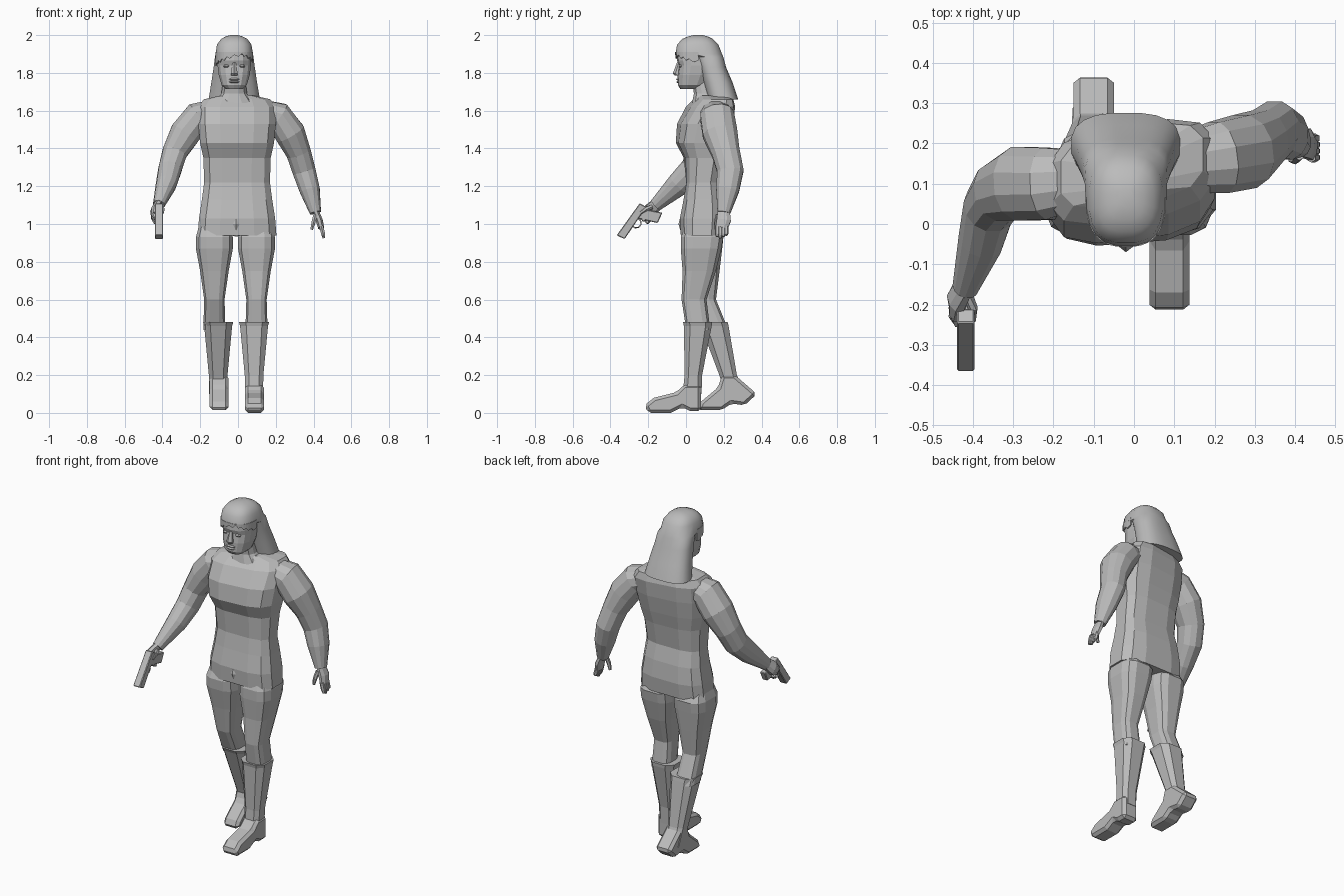
import bpy
import bmesh
import math
from mathutils import Vector

cube = bpy.data.objects.get("Cube")
if cube:
    bpy.data.objects.remove(cube, do_unlink=True)

shade = (.5, .5, .5, 1)
grey = bpy.data.materials.new("plain grey")
grey.use_nodes = True
grey.diffuse_color = shade
grey.node_tree.nodes["Principled BSDF"].inputs["Base Color"].default_value = shade


def finish(name, bm):
    bmesh.ops.recalc_face_normals(bm, faces=bm.faces)
    mesh = bpy.data.meshes.new(name)
    bm.to_mesh(mesh)
    bm.free()
    mesh.materials.append(grey)
    obj = bpy.data.objects.new(name, mesh)
    bpy.context.collection.objects.link(obj)
    return obj


def power_of(value, exponent):
    return math.copysign(abs(value) ** exponent, value)


def outline(sides, squareness):
    """Unit rounded-square section with a flat on each side."""
    angles = [math.tau * (i + .5) / sides for i in range(sides)]
    return [(power_of(math.cos(a), 2 / squareness), power_of(math.sin(a), 2 / squareness))
            for a in angles]


def skin(name, rings):
    """Join rings of points into a closed body."""
    bm = bmesh.new()
    loops = [[bm.verts.new(point) for point in ring] for ring in rings]
    for low, high in zip(loops, loops[1:]):
        for i in range(len(low)):
            bm.faces.new((low[i - 1], low[i], high[i], high[i - 1]))
    bm.faces.new(loops[0])
    bm.faces.new(loops[-1])
    return finish(name, bm)


def stack(name, centre_x, levels, sides=12, squareness=2.7, twist=0):
    """Level sections given as z, half width, front y, back y; twist grows above the waist."""
    rings = []
    for z, half, front, back in levels:
        middle, depth = (front + back) / 2, (back - front) / 2
        turn = twist * max(0, z - 1.2)
        rings.append([(centre_x + u * half, middle + v * depth + turn * u * half, z)
                      for u, v in outline(sides, squareness)])
    return skin(name, rings)


def tube(name, path, radii, sides=6, flat=1):
    """Round limb along a path; flat thins it sideways."""
    centres = [Vector(point) for point in path]
    rings = []
    for i, (centre, radius) in enumerate(zip(centres, radii)):
        ahead = centres[min(i + 1, len(centres) - 1)]
        along = (ahead - centres[max(i - 1, 0)]).normalized()
        depth = (Vector((0, 1, 0)) - along * along.y).normalized()
        across = depth.cross(along)
        rings.append([centre + (across * u * flat + depth * v) * radius
                      for u, v in outline(sides, 2.2)])
    return skin(name, rings)


def slab(name, centre_x, half, profile, chamfer):
    """Side profile of y, z extruded across x with chamfered edges."""
    obj = skin(name, [[(x, y, z) for y, z in profile]
                      for x in (centre_x - half, centre_x + half)])
    bevel = obj.modifiers.new("chamfer", 'BEVEL')
    bevel.width = chamfer
    bevel.segments = 1


# Torso, turned so the right shoulder leads
stack("torso", -.005, [
    (.94, .213, -.03, .2), (1.03, .206, -.035, .21), (1.13, .19, -.015, .2),
    (1.22, .178, 0, .18), (1.35, .182, -.01, .2), (1.43, .2, -.05, .22),
    (1.53, .21, -.04, .24), (1.62, .21, .01, .25), (1.66, .18, .05, .24),
    (1.68, .09, .06, .2)], squareness=3.2, twist=.35)
stack("neck", -.02, [(1.64, .11, .03, .2), (1.69, .07, .04, .18), (1.76, .06, .03, .16)])
tube("crotch", [(-.01, -.01, 1.08), (-.01, -.02, 1), (-.01, 0, .94)], (.01, .02, .02))


# Legs and boot shafts share sections; the right side trails further back lower down
def trailing(levels):
    return [(z, half, front + .3 * max(0, .95 - z) ** 1.7, back + .3 * max(0, .95 - z) ** 1.7)
            for z, half, front, back in levels]


leg = [(1, .08, 0, .16), (.93, .1, -.03, .2), (.87, .1, -.03, .19), (.75, .077, -.02, .16),
       (.6, .055, -.025, .11), (.44, .06, 0, .13)]
shaft = [(.48, .084, -.02, .142), (.46, .078, -.015, .14), (.2, .052, -.01, .088),
         (.1, .05, -.02, .085)]
stack("left_leg", .098, leg, squareness=3.2)
stack("right_leg", -.125, trailing(leg), squareness=3.2)
stack("left_boot_shaft", .085, shaft, sides=8, squareness=3)
stack("right_boot_shaft", -.105, trailing(shaft), sides=8, squareness=3)

# Feet: the left flat, the right pushing off with its heel up
slab("left_foot", .088, .05, [
    (.08, .15), (-.01, .15), (-.05, .11), (-.17, .08), (-.22, .04), (-.2, 0),
    (-.08, 0), (-.02, .03), (.02, .01), (.08, .01)], .016)
slab("right_foot", -.1, .05, [
    (.26, .2), (.19, .2), (.17, .135), (.08, .06), (.06, .015), (.19, .015),
    (.24, .05), (.31, .04), (.375, .1)], .016)

# Arms
arm_radii = (.075, .092, .095, .077, .072, .063, .035)
tube("left_arm", [
    (.12, .15, 1.595), (.21, .165, 1.57), (.275, .18, 1.48), (.32, .21, 1.38),
    (.35, .235, 1.28), (.38, .22, 1.18), (.41, .2, 1.06)], arm_radii, sides=12, flat=.88)
tube("right_arm", [
    (-.13, .11, 1.595), (-.21, .1, 1.57), (-.28, .1, 1.48), (-.335, .08, 1.38),
    (-.36, .04, 1.29), (-.38, -.04, 1.21), (-.42, -.16, 1.1)], arm_radii, sides=12, flat=.88)

# Left hand hanging open
finger_radii = (.012, .012, .008)
palm_radii = (.034, .04, .034)
tube("left_palm", [(.41, .2, 1.07), (.43, .2, 1.02), (.44, .19, .98)],
     palm_radii, sides=8, flat=.5)
for i in range(4):
    y = .165 + i * .016
    tube("left_finger", [(.44, y, .99), (.45, y, .95), (.455, y, .925 + abs(i - 1) * .008)],
         finger_radii)
tube("left_thumb", [(.41, .17, 1.05), (.4, .16, 1.01), (.39, .16, .97)], finger_radii)

# Right hand wrapped around the pistol grip
tube("right_palm", [(-.42, -.15, 1.11), (-.44, -.19, 1.07), (-.44, -.22, 1.04)],
     palm_radii, sides=8, flat=.6)
for i in range(3):
    y, z = i * .02 - .225, 1.055 - i * .012
    tube("right_finger", [(-.45, y, z), (-.44, y - .02, z - .02), (-.4, y - .02, z - .02)],
         finger_radii)
tube("right_thumb", [(-.41, -.18, 1.09), (-.4, -.21, 1.08), (-.4, -.24, 1.06)], finger_radii)

# Pistol
slab("pistol_barrel", -.418, .022,
     [(-.245, 1.11), (-.367, .94), (-.325, .92), (-.21, 1.09)], .004)
slab("pistol_grip", -.418, .018,
     [(-.23, 1.08), (-.125, 1.06), (-.15, 1.005), (-.26, 1.03)], .004)
bend = [math.radians(45 * i - 150) for i in range(6)]
tube("trigger_guard",
     [(-.418, .026 * math.cos(a) - .263, .026 * math.sin(a) + 1.005) for a in bend],
     [.005] * len(bend), sides=4)

# Head and face
face_x = -.02
stack("head", face_x, [
    (1.715, .045, -.03, .08), (1.735, .068, -.043, .11), (1.79, .084, -.044, .14),
    (1.84, .09, -.038, .15), (1.865, .09, -.047, .16), (1.9, .09, -.044, .16)],
    sides=14, squareness=2.6)
stack("nose", face_x, [(1.785, .018, -.06, 0), (1.797, .02, -.07, 0), (1.855, .01, -.048, 0)],
      sides=6)


def ridge(name, x, z, half, rise, front):
    """Low horizontal bulge on the face."""
    stack(name, x, [(z - rise, half * .8, front + .007, 0), (z, half, front, 0),
                    (z + rise, half * .8, front + .007, 0)], sides=8)


ridge("upper_lip", face_x, 1.766, .03, .006, -.054)
ridge("lower_lip", face_x, 1.752, .03, .006, -.053)
ridge("right_eye", face_x - .04, 1.836, .018, .008, -.041)
ridge("left_eye", face_x + .04, 1.836, .018, .008, -.041)

# Long hair: one shell falling down the back, stepping forward over the brow
hair = stack("hair", face_x, [
    (1.66, .137, .115, .277), (1.75, .122, .09, .247), (1.83, .11, .065, .213),
    (1.885, .103, .04, .198), (1.9, .1, -.057, .192), (1.95, .092, -.048, .172),
    (1.98, .07, -.02, .142), (1.993, .045, .01, .115), (2, .02, .04, .09)],
    sides=20, squareness=2.6)

# Ragged parted fringe around the front of the hair
bm = bmesh.new()
strip = []
steps = 20
for i in range(steps + 1):
    t = i / steps
    angle = math.pi * (1 + t)
    x = face_x + power_of(math.cos(angle), .77) * .1
    y = .066 + power_of(math.sin(angle), .77) * .123
    tip = 1.905 - .1 * abs(t - .6) - .014 * (i % 2)
    strip.append((bm.verts.new((x, y, 1.91)), bm.verts.new((x, y, tip))))
for a, b in zip(strip, strip[1:]):
    bm.faces.new((a[0], a[1], b[1], b[0]))
finish("hair_fringe", bm).modifiers.new("thickness", 'SOLIDIFY').thickness = .006

bpy.ops.object.select_all(action='DESELECT')
hair.select_set(True)
bpy.context.view_layer.objects.active = hair
bpy.ops.object.shade_smooth_by_angle(angle=math.radians(35))
